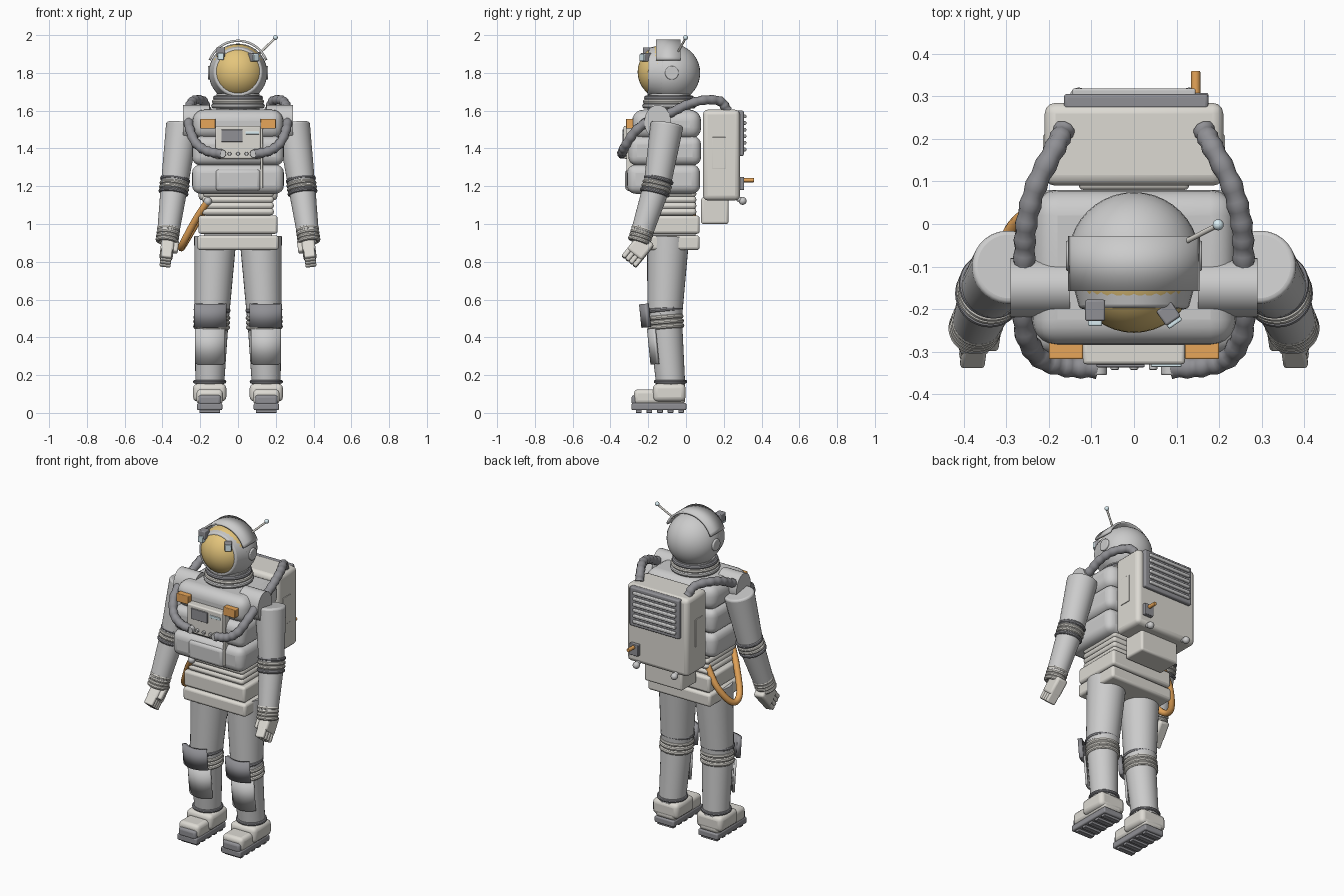
import bpy, bmesh, math
from mathutils import Vector, Matrix, Euler

if "Cube" in bpy.data.objects:
    bpy.data.objects.remove(bpy.data.objects["Cube"])

COLORS = {"cream": (.72, .70, .65), "dark": (.28, .28, .30), "gold": (.78, .56, .2),
          "orange": (.8, .38, .1), "lens": (.7, .85, .9)}
mats = {}
for key, rgb in COLORS.items():
    mats[key] = bpy.data.materials.new(key)
    mats[key].diffuse_color = (*rgb, 1)


def finish(ob, name, color=None, bevel=0, seg=3):
    ob.name = name
    if color:
        ob.data.materials.append(mats[color])
    bpy.ops.object.select_all(action='DESELECT')
    ob.select_set(True)
    bpy.context.view_layer.objects.active = ob
    if ob.type == 'MESH':
        bpy.ops.object.shade_smooth_by_angle(angle=math.radians(35))
    if bevel:
        m = ob.modifiers.new("bevel", 'BEVEL')
        m.width, m.segments, m.limit_method = bevel, seg, 'ANGLE'
    return ob


def box(name, lo, hi, color=None, bevel=.006, rot=(0, 0, 0), seg=3):
    lo, hi = Vector(lo), Vector(hi)
    bpy.ops.mesh.primitive_cube_add(size=1, location=(lo + hi) / 2, rotation=rot)
    ob = bpy.context.object
    ob.data.transform(Matrix.Diagonal((*[abs(v) for v in hi - lo], 1)))
    return finish(ob, name, color, bevel, seg)


def rod(name, a, b, r1, r2=None, color=None, bevel=0):
    a, b = Vector(a), Vector(b)
    bpy.ops.mesh.primitive_cone_add(vertices=32, radius1=r1, radius2=r1 if r2 is None else r2,
                                    depth=(b - a).length, location=(a + b) / 2)
    ob = bpy.context.object
    ob.rotation_euler = (b - a).to_track_quat('Z', 'Y').to_euler()
    return finish(ob, name, color, bevel)


def ring(name, c, R, r, axis=(0, 0, 1), color=None, sy=1):
    bpy.ops.mesh.primitive_torus_add(major_radius=R, minor_radius=r, location=c,
                                     major_segments=36, minor_segments=10)
    ob = bpy.context.object
    ob.rotation_euler = Vector(axis).to_track_quat('Z', 'Y').to_euler()
    ob.scale.y = sy
    return finish(ob, name, color)


def ball(name, c, r, color=None, seg=32):
    bpy.ops.mesh.primitive_uv_sphere_add(radius=r, location=c, segments=seg, ring_count=seg // 2)
    return finish(bpy.context.object, name, color)


def plate(name, c, R, half, h, t, rot=(0, 0, 0), color=None):
    """Curved plate, an arc about local z facing local -y."""
    bm, n, rows = bmesh.new(), 20, []
    for i in range(n + 1):
        a = math.radians(-half + 2 * half * i / n)
        rows.append([bm.verts.new((R * math.sin(a), -R * math.cos(a), z)) for z in (-h / 2, h / 2)])
    for p, q in zip(rows, rows[1:]):
        bm.faces.new((p[0], q[0], q[1], p[1]))
    me = bpy.data.meshes.new(name)
    bm.to_mesh(me)
    bm.free()
    ob = bpy.data.objects.new(name, me)
    bpy.context.collection.objects.link(ob)
    ob.location, ob.rotation_euler = c, rot
    m = ob.modifiers.new("thick", 'SOLIDIFY')
    m.thickness = t
    return finish(ob, name, color)


def hose(name, pts, r, color, ribs=0, steps=6):
    """Tube through points, optionally ribbed."""
    P = [Vector(p) for p in pts]
    P = [P[0] * 2 - P[1]] + P + [P[-1] * 2 - P[-2]]
    path = []
    for i in range(1, len(P) - 2):
        a, b, c, d = P[i - 1:i + 3]
        for k in range(steps):
            t = k / steps
            path.append(.5 * (2 * b + (c - a) * t + (2 * a - 5 * b + 4 * c - d) * t * t
                              + (3 * b - a - 3 * c + d) * t ** 3))
    path.append(P[-2])
    cu = bpy.data.curves.new(name, 'CURVE')
    cu.dimensions, cu.bevel_depth, cu.bevel_resolution, cu.use_fill_caps = '3D', r, 3, True
    sp = cu.splines.new('POLY')
    sp.points.add(len(path) - 1)
    for i, (q, p) in enumerate(zip(sp.points, path)):
        q.co, q.radius = (*p, 1), 1 + ribs * math.cos(i * math.pi / 2)
    sp.use_smooth = True
    ob = bpy.data.objects.new(name, cu)
    bpy.context.collection.objects.link(ob)
    return finish(ob, name, color)


# Helmet
ball("helmet", (0, -.08, 1.80), .155, seg=40)
rod("visor_frame", (0, -.12, 1.802), (0, -.2, 1.804), .15, .128, bevel=.008)
ball("visor", (0, -.11, 1.805), .146, "gold", 40)
plate("helmet_band", (0, -.093, 1.81), .166, 69, .13, .012, (-math.pi / 2, 0, 0))
rod("ear_caps", (-.16, -.075, 1.8), (.16, -.075, 1.8), .036, bevel=.005)
box("lamp_left", (-.115, -.228, 1.885), (-.068, -.178, 1.935), "dark", .005)
box("lamp_lens_left", (-.108, -.24, 1.868), (-.075, -.2, 1.905), "lens", .004)
box("lamp_right", (.06, -.232, 1.86), (.102, -.19, 1.905), "dark", .005, (0, 0, .6))
box("lamp_lens_right", (.068, -.24, 1.862), (.106, -.2, 1.9), "lens", .004, (0, 0, .6))
rod("antenna", (.115, -.045, 1.905), (.198, -.002, 1.985), .006, color="cream")
ball("antenna_tip", (.198, -.002, 1.987), .013, "lens", 16)
for z, R, col in ((1.625, .128, None), (1.648, .124, "cream"), (1.668, .118, "dark")):
    ring("neck_ring", (0, -.09, z), R, .014, color=col)
rod("neck", (0, -.09, 1.56), (0, -.09, 1.69), .115)

# Torso in three padded segments
box("torso_upper", (-.24, -.285, 1.45), (.24, .08, 1.605), None, .06, seg=5)
box("torso_middle", (-.243, -.305, 1.31), (.243, .08, 1.465), None, .045, seg=4)
box("torso_lower", (-.243, -.312, 1.16), (.243, .075, 1.315), None, .045, seg=4)
box("belly_pouch", (-.12, -.322, 1.175), (.12, -.27, 1.29), None, .02)
box("zip_strip", (.118, -.316, 1.19), (.132, -.27, 1.54), "cream", .003)

# Chest control panel
box("chest_panel", (-.12, -.33, 1.345), (.12, -.27, 1.52), "cream", .008)
box("panel_screen", (-.088, -.337, 1.435), (.025, -.32, 1.5), "dark", .003)
box("panel_label_strip", (.04, -.336, 1.475), (.112, -.32, 1.49), "lens", .002)
for x, r in ((-.085, .022), (.085, .022), (-.045, .01), (0, .01), (.045, .01)):
    rod("panel_knob", (x, -.32, 1.372), (x, -.355 if r > .02 else -.343, 1.372), r, bevel=.003)
for s in (-1, 1):
    box("chest_patch", (s * .12, -.318, 1.505), (s * .2, -.26, 1.557), "orange", .004)

# Waist, belt and hips
for i in range(4):
    z = 1.065 + i * .032
    box("waist_bellows", (-.19 + .004 * (i % 2), -.225, z - .019), (.19, .055, z + .019), "cream", .018)
box("belt", (-.21, -.235, .948), (.21, .072, 1.045), "cream", .015)
box("hip_core", (-.18, -.19, .88), (.18, .05, 1.0))
box("hip_brief", (-.215, -.235, .862), (.215, .072, .94), "cream", .015)

# Backpack
box("backpack", (-.21, .09, 1.125), (.21, .285, 1.605), "cream", .025)
box("backpack_base", (-.13, .08, 1.0), (.13, .225, 1.14), "cream", .012)
box("vent_panel", (-.165, .27, 1.36), (.175, .306, 1.6), "dark", .008)
for i in range(6):
    box("vent_slat", (-.145, .3, 1.385 + i * .035), (.145, .319, 1.404 + i * .035), None, .005)
box("valve_box", (.115, .275, 1.18), (.175, .308, 1.25), "dark", .004)
rod("valve_handle", (.145, .295, 1.232), (.145, .36, 1.232), .011, color="orange", bevel=.003)
for s in (-1, 1):
    rod("pack_port", (s * .13, .27, 1.135), (s * .13, .3, 1.125), .014)
    ball("pack_port_knob", (s * .13, .3, 1.122), .021, None, 16)
    box("pack_side_panel", (s * .2, .14, 1.29), (s * .214, .21, 1.46), "cream", .003)

# Tether strap on the left hip
tether = ((-.16, .03, 1.11), (-.235, .03, .98), (-.295, -.03, .88), (-.29, -.11, .9),
          (-.22, -.18, 1.03), (-.16, -.225, 1.12))
hose("tether", tether, .019, "orange")
for p in (tether[0], tether[-1]):
    ball("tether_clip", p, .022, None, 16)

for s in (-1, 1):
    # Air hoses over the shoulder to the chest
    hose("air_hose", [(s * x, y, z) for x, y, z in (
        (.165, .22, 1.6), (.185, .18, 1.65), (.23, .09, 1.655), (.253, 0, 1.63), (.258, -.08, 1.59),
        (.262, -.17, 1.56), (.255, -.26, 1.5), (.22, -.315, 1.425), (.16, -.335, 1.385), (.09, -.338, 1.372))],
        .025, "dark", .08, 8)
    # Arm
    sh = rod("shoulder_joint", (s * .15, -.15, 1.54), (s * .29, -.15, 1.54), .09)
    sh.scale = (1, .78, 1) if abs(sh.matrix_basis.to_3x3().col[1].y) > .5 else (.78, 1, 1)
    top, elbow, wrist = [Vector((s * x, y, z)) for x, y, z in
                         ((.293, -.1, 1.53), (.336, -.152, 1.21), (.37, -.235, .95))]
    up, fore = (elbow - top).normalized(), (wrist - elbow).normalized()
    rod("upper_arm", top, elbow, .088, .072, bevel=.012)
    rod("forearm", elbow - fore * .01, wrist, .073, .058)
    ball("elbow", elbow, .072)
    for d, col in ((-.025, "dark"), (0, "cream"), (.022, "cream"), (.045, "dark")):
        ring("elbow_ring", elbow + fore * d, .069, .011, up + fore, col)
    for d in (-.02, 0, .02, .04):
        ring("wrist_ring", wrist + fore * d, .05, .012, fore, "cream")
    # Glove
    M = Matrix.Translation((s * .376, -.25, .865)) @ Euler((-.68, -s * .12, 0)).to_matrix().to_4x4()

    def glove(name, c, d, bev):
        c, d = Vector(c), Vector(d) / 2
        box(name, c - d, c + d, "cream", bev).matrix_world = M @ Matrix.Translation(c)
    glove("palm", (0, 0, .015), (.07, .1, .11), .014)
    for i in range(4):
        glove("finger", (0, -.0375 + i * .025, -.05), (.058, .0245, .07), .008)
    glove("thumb", (-s * .042, -.025, .005), (.032, .034, .075), .01)

    # Leg
    hip, knee, ankle = [Vector((s * x, y, z)) for x, y, z in
                        ((.12, -.095, .93), (.138, -.112, .52), (.15, -.08, .14))]
    rod("thigh", hip, knee, .112, .092)
    rod("shin", knee, ankle, .09, .076)
    ball("knee", knee, .091)
    down = (ankle - knee).normalized()
    for d, col in ((-.025, "dark"), (.015, "cream"), (.04, "cream"), (.065, "cream")):
        ring("knee_ring", knee + down * d, .085, .013, down, col)
    plate("knee_pad", (s * .146, -.115, .525), .128, 42, .125, .025, (.1, 0, 0), "dark")
    plate("shin_plate", (s * .148, -.093, .36), .105, 50, .19, .014, (.1, 0, 0))
    # Boot
    x = s * .15
    ring("boot_ring", (x, -.082, .165), .078, .01, color="dark")
    box("boot_ankle", (x - .088, -.175, .06), (x + .088, -.002, .155), "cream", .025)
    box("boot_foot", (x - .07, -.275, .045), (x + .07, -.004, .125), "cream", .022)
    box("boot_toe_cap", (x - .06, -.288, .04), (x + .06, -.2, .095), "dark", .015)
    box("boot_sole", (x - .067, -.288, .014), (x + .067, .002, .052), "dark", .008)
    for i in range(5):
        y = -.265 + i * .056
        box("sole_tread", (x - .055, y, 0), (x + .055, y + .03, .02), "dark", .003)

for m in bpy.data.materials:
    if m.users and not m.is_grease_pencil:
        m.use_nodes = True
        m.node_tree.nodes["Principled BSDF"].inputs["Base Color"].default_value = m.diffuse_color
